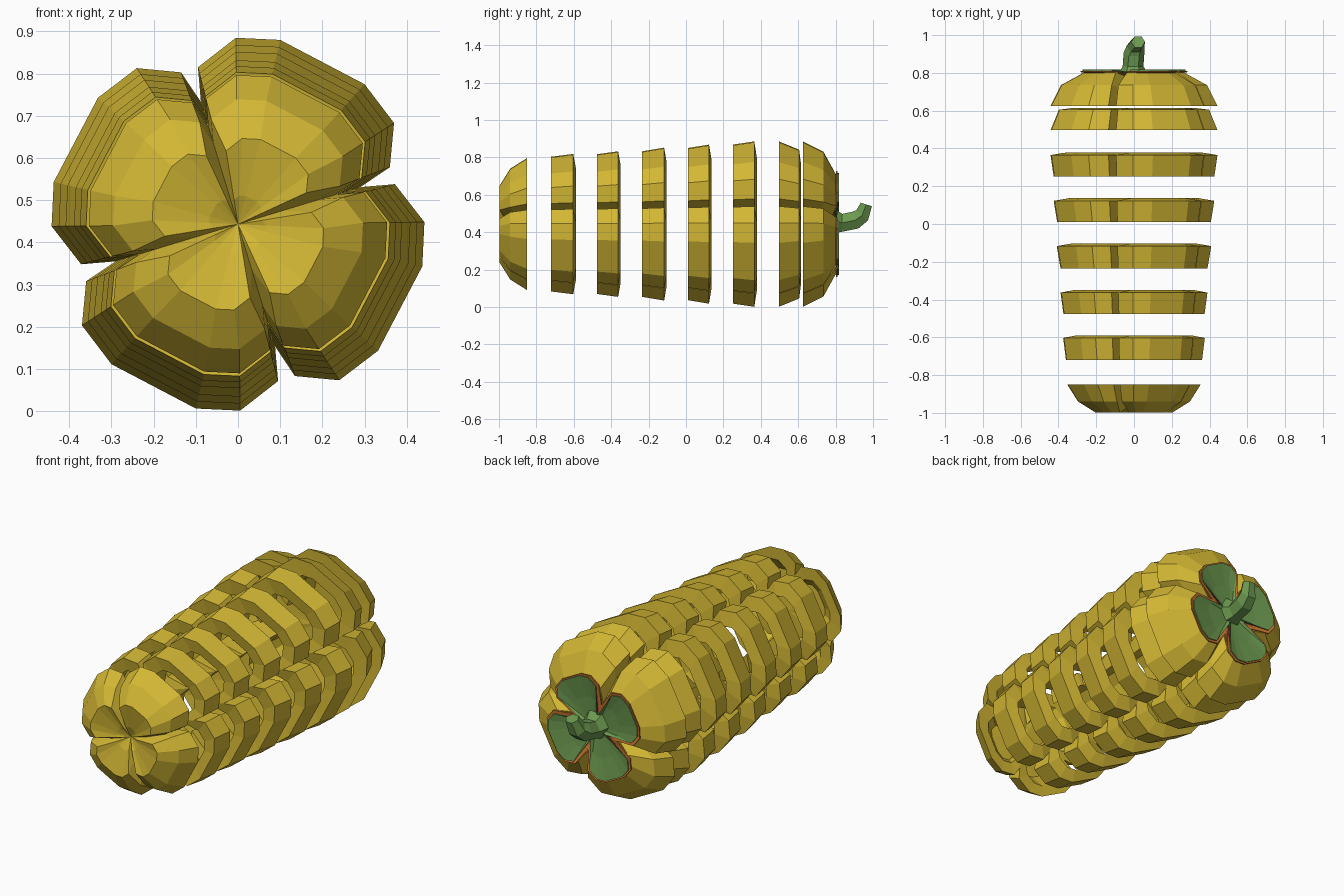
import bpy, bmesh, math
from mathutils import Vector

if "Cube" in bpy.data.objects:
    bpy.data.objects.remove(bpy.data.objects["Cube"])

CZ = 0.443  # height of the long axis


def mat(name, rgb):
    m = bpy.data.materials.new(name)
    m.diffuse_color = (*rgb, 1)
    m.use_nodes = True
    m.node_tree.nodes["Principled BSDF"].inputs["Base Color"].default_value = m.diffuse_color
    return m


YELLOW = mat("yellow skin", (0.66, 0.48, 0.035))
GREEN = mat("stem green", (0.15, 0.32, 0.08))
ORANGE = mat("orange edge", (0.65, 0.20, 0.03))
RED = mat("red spot", (0.57, 0.06, 0.038))

# Cross-section of one lobe (first point is the groove), repeated four times
OUTER = [(-0.088, 0.29), (-0.095, 0.372), (-0.005, 0.442), (0.10, 0.437),
         (0.30, 0.332), (0.37, 0.24), (0.36, 0.135)]
LC = (0.125, 0.2)
N = 28


def shrink(k, groove):
    """Lobe pulled in towards its own centre, with the groove at a given radius."""
    return [(-0.29 * groove, 0.957 * groove)] + [
        (LC[0] + (x - LC[0]) * k, LC[1] + (z - LC[1]) * k) for x, z in OUTER[1:]]


INNER = shrink(0.64, 0.17)
BULGE = shrink(0.82, 0.22)
PETAL = shrink(0.68, 0.10)
RIM = shrink(0.78, 0.19)


def outline(lobe):
    pts = list(lobe)
    out = []
    for _ in range(4):
        out += pts
        pts = [(z, -x) for x, z in pts]
    return out


def loft(name, rings, closed=False, caps=None, mats=(YELLOW,), cap_mat=0, first_mat=0):
    """rings: (y, scale, lobe, groove y shift); caps: y of first and last centre."""
    bm = bmesh.new()
    loops = []
    for y, s, lobe, dy in rings:
        loops.append([bm.verts.new((x * s, y + (dy if i % 7 == 0 else 0), CZ + z * s))
                      for i, (x, z) in enumerate(outline(lobe))])
    pairs = list(zip(loops, loops[1:]))
    if closed:
        pairs.append((loops[-1], loops[0]))
    for a, b in pairs:
        for i in range(N):
            j = (i + 1) % N
            bm.faces.new((a[i], a[j], b[j], b[i]))
    if caps:
        for y, loop in zip(caps, (loops[0], loops[-1])):
            c = bm.verts.new((0, y, CZ))
            for i in range(N):
                f = bm.faces.new((loop[i], loop[(i + 1) % N], c))
                f.material_index = cap_mat
    return finish(name, bm, mats)


def finish(name, bm, mats):
    bmesh.ops.recalc_face_normals(bm, faces=bm.faces)
    me = bpy.data.meshes.new(name)
    bm.to_mesh(me)
    bm.free()
    for m in mats:
        me.materials.append(m)
    ob = bpy.data.objects.new(name, me)
    bpy.context.collection.objects.link(ob)
    return ob


# Hollow ring slices: front y, back y, front scale, back scale, inner wall shifts
slices = [(-0.721, -0.603, 0.815, 0.848, 0.014, 0.014),
          (-0.477, -0.363, 0.845, 0.880, 0.014, 0.014),
          (-0.235, -0.117, 0.880, 0.925, 0.014, 0.014),
          (0.010, 0.123, 0.920, 0.962, 0.014, 0.014),
          (0.251, 0.365, 0.962, 1.000, 0.014, 0.014),
          (0.497, 0.605, 1.000, 0.900, 0.003, 0.010)]
for k, (y0, y1, s0, s1, d0, d1) in enumerate(slices):
    loft(f"slice_{k + 1}", [(y0, s0, OUTER, 0), (y1, s1, OUTER, 0),
                            (y1 + d1, s1, INNER, 0), (y0 + d0, s0, INNER, 0)], closed=True)

# Rounded blossom end with bulging lobes, hollow inside
loft("blossom_end", [(-0.965, 0.17, BULGE, 0.02), (-0.998, 0.51, BULGE, 0.05),
                     (-0.94, 0.67, OUTER, 0.02), (-0.849, 0.80, OUTER, 0),
                     (-0.853, 0.80, INNER, 0), (-0.91, 0.60, INNER, 0)],
     caps=(-0.935, -0.90))

# Stem end shoulder, hollow inside
loft("stem_end", [(0.768, 0.25, BULGE, 0), (0.803, 0.66, BULGE, -0.02),
                  (0.735, 0.875, OUTER, -0.01), (0.626, 1.0, OUTER, 0),
                  (0.630, 1.0, INNER, 0), (0.70, 0.75, INNER, 0)],
     caps=(0.76, 0.71))

# Collar backing: orange rim, red near the stem, seen between the petals
loft("collar_rim", [(0.794, 0.44, RIM, 0), (0.811, 0.73, RIM, -0.014),
                    (0.804, 0.73, RIM, -0.014), (0.778, 0.42, RIM, 0)],
     caps=(0.780, 0.765), mats=(ORANGE, RED), cap_mat=1)

# Four green petals joined at the stem
loft("collar_petals", [(0.800, 0.44, PETAL, 0), (0.817, 0.75, PETAL, -0.012),
                       (0.811, 0.75, PETAL, -0.012), (0.792, 0.44, PETAL, 0)],
     caps=(0.788, 0.775), mats=(GREEN,))

# Bent six-sided stem: centre point, bend angle, radius
path = [((-0.005, 0.775, 0.465), 0, 0.088), ((-0.005, 0.835, 0.450), 0, 0.055),
        ((0.0, 0.905, 0.464), 20, 0.055), ((0.008, 0.942, 0.490), 48, 0.048),
        ((0.022, 0.964, 0.548), 72, 0.036)]
bm = bmesh.new()
loops = []
for c, ang, r in path:
    t = math.radians(ang)
    up = Vector((0, -math.sin(t), math.cos(t)))
    loops.append([bm.verts.new(Vector(c) + r * (Vector((math.cos(a), 0, 0)) + math.sin(a) * up))
                  for a in (math.radians(60 * i) for i in range(6))])
for a, b in zip(loops, loops[1:]):
    for i in range(6):
        j = (i + 1) % 6
        bm.faces.new((a[i], a[j], b[j], b[i]))
bm.faces.new(loops[0])
bm.faces.new(loops[-1])
finish("stem", bm, (GREEN,))
